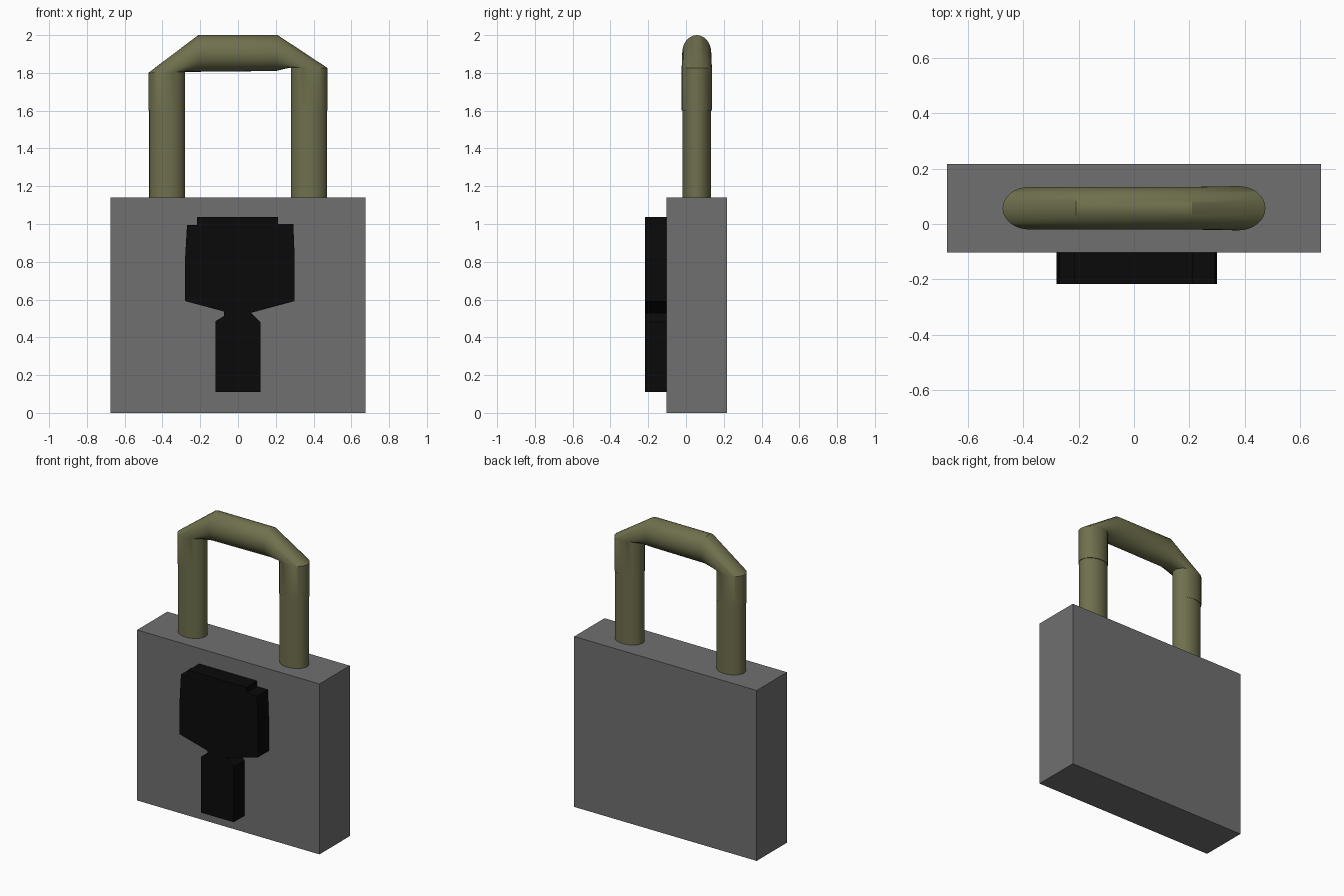
import bpy, bmesh, math
from mathutils import Vector

if "Cube" in bpy.data.objects:
    bpy.data.objects.remove(bpy.data.objects["Cube"])


def finish(bm, name, color, smooth=False):
    bmesh.ops.recalc_face_normals(bm, faces=bm.faces)
    mesh = bpy.data.meshes.new(name)
    bm.to_mesh(mesh)
    bm.free()
    obj = bpy.data.objects.new(name, mesh)
    bpy.context.collection.objects.link(obj)
    mat = bpy.data.materials.new(name + "_colour")
    mat.diffuse_color = (*color, 1)
    mat.use_nodes = True
    mat.node_tree.nodes["Principled BSDF"].inputs["Base Color"].default_value = mat.diffuse_color
    mesh.materials.append(mat)
    if smooth:
        bpy.ops.object.select_all(action='DESELECT')
        obj.select_set(True)
        bpy.context.view_layer.objects.active = obj
        bpy.ops.object.shade_smooth_by_angle(angle=math.radians(30))
    return obj


def plate(name, outline, y0, y1, color):
    """Extrude an x-z outline from y0 to y1."""
    bm = bmesh.new()
    face = bm.faces.new([bm.verts.new((x, y0, z)) for x, z in outline])
    new = bmesh.ops.extrude_face_region(bm, geom=[face])["geom"]
    bmesh.ops.translate(bm, vec=(0, y1 - y0, 0),
                        verts=[v for v in new if isinstance(v, bmesh.types.BMVert)])
    return finish(bm, name, color)


def tube(name, sections, color, sides=32):
    """Loft elliptical rings given by outer point, inner point and y half-width."""
    bm = bmesh.new()
    rings = []
    for outer, inner, ry in sections:
        o, i = Vector((outer[0], 0.057, outer[1])), Vector((inner[0], 0.057, inner[1]))
        mid, half = (o + i) / 2, (o - i) / 2
        ring = []
        for k in range(sides):
            a = 2 * math.pi * k / sides
            ring.append(bm.verts.new(mid + half * math.cos(a)
                                     + Vector((0, ry * math.sin(a), 0))))
        rings.append(ring)
    for r, s in zip(rings, rings[1:]):
        for k in range(sides):
            n = (k + 1) % sides
            bm.faces.new((r[k], r[n], s[n], s[k]))
    bm.faces.new(rings[0])
    bm.faces.new(rings[-1])
    return finish(bm, name, color, smooth=True)


GREY, BLACK, OLIVE = (0.16, 0.16, 0.16), (0.003, 0.003, 0.003), (0.16, 0.16, 0.075)

# Lock body
plate("lock_body", [(-0.675, 0), (0.675, 0), (0.675, 1.14), (-0.675, 1.14)],
      -0.103, 0.217, GREY)

# Raised keyhole on the front
plate("keyhole", [(-0.12, 0.11), (0.12, 0.11), (0.12, 0.48), (0.07, 0.53),
                  (0.30, 0.592), (0.30, 0.82), (0.293, 1.0), (0.213, 1.0),
                  (0.213, 1.037), (-0.216, 1.037), (-0.216, 0.995), (-0.27, 0.995),
                  (-0.28, 0.82), (-0.28, 0.592), (-0.075, 0.537), (-0.075, 0.512),
                  (-0.12, 0.485)],
      -0.217, -0.103, BLACK)

# Shackle: left leg, angled bow and right leg, with a small step at each joint
tube("shackle", [((-0.47, 1.10), (-0.28, 1.10), 0.075),
                 ((-0.47, 1.60), (-0.28, 1.60), 0.075),
                 ((-0.475, 1.60), (-0.28, 1.60), 0.077),
                 ((-0.475, 1.80), (-0.28, 1.806), 0.077),
                 ((-0.21, 2.0), (-0.20, 1.806), 0.077),
                 ((0.21, 2.0), (0.20, 1.81), 0.077),
                 ((0.475, 1.825), (0.28, 1.83), 0.08),
                 ((0.475, 1.60), (0.28, 1.60), 0.08),
                 ((0.472, 1.60), (0.28, 1.60), 0.075),
                 ((0.472, 1.10), (0.28, 1.10), 0.075)], OLIVE)
